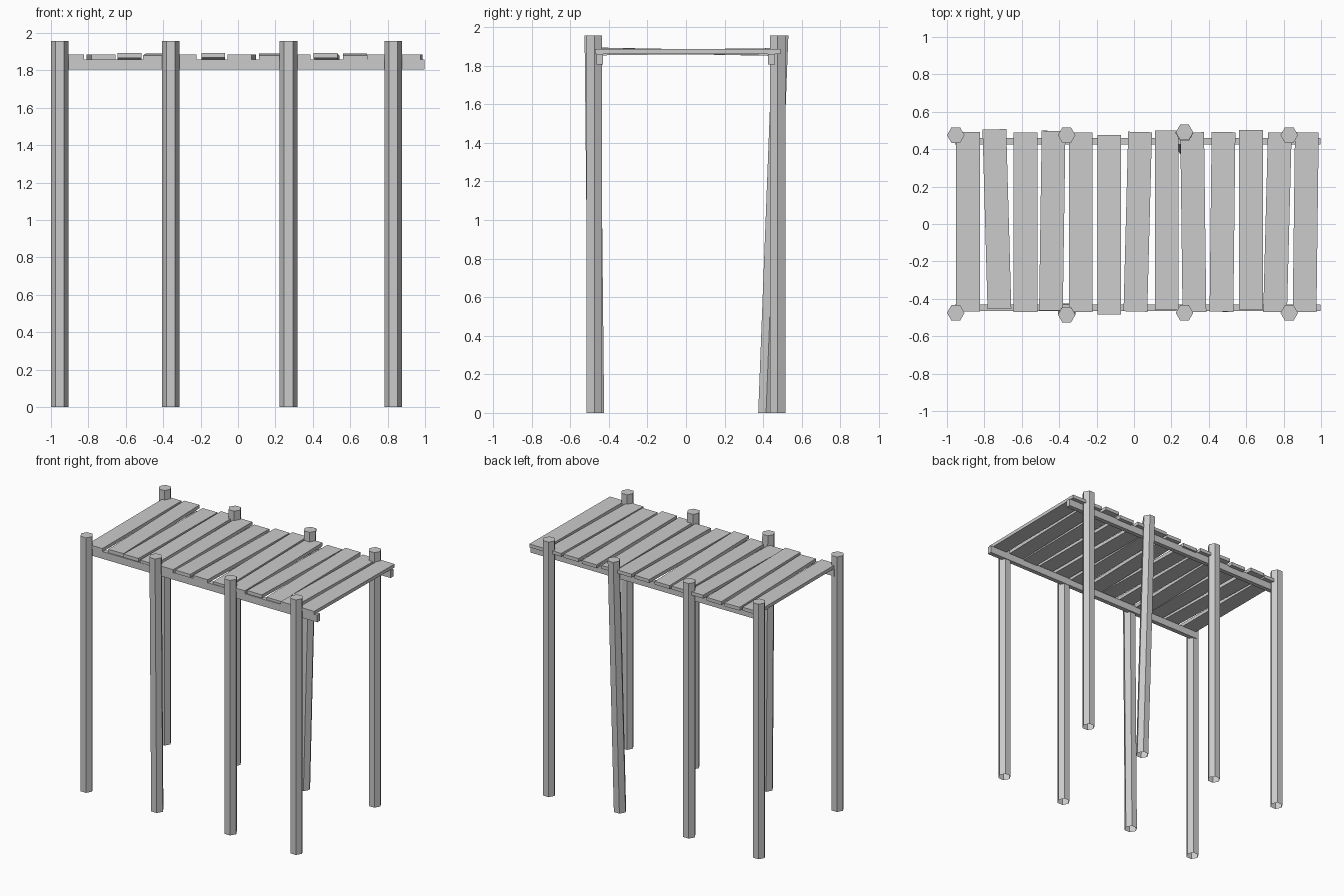
import bpy
import math
from mathutils import Matrix, Vector

if "Cube" in bpy.data.objects:
    bpy.data.objects.remove(bpy.data.objects["Cube"])


def make_object(name, verts, faces):
    mesh = bpy.data.meshes.new(name)
    mesh.from_pydata(verts, [], faces)
    mesh.update()
    obj = bpy.data.objects.new(name, mesh)
    bpy.context.collection.objects.link(obj)
    return obj


def box(name, center, size, yaw=0.0, tilt=0.0):
    rot = Matrix.Rotation(yaw, 3, 'Z') @ Matrix.Rotation(tilt, 3, 'X')
    verts = [Vector(center) + rot @ Vector((sx * size[0] / 2, sy * size[1] / 2, sz * size[2] / 2))
             for sz in (-1, 1) for sx, sy in ((-1, -1), (1, -1), (1, 1), (-1, 1))]
    faces = [(3, 2, 1, 0), (4, 5, 6, 7)]
    faces += [(i, (i + 1) % 4, 4 + (i + 1) % 4, 4 + i) for i in range(4)]
    return make_object(name, verts, faces)


def post(name, x, y_foot, y_top, radius=0.047, height=1.957):
    # six-sided pole, open at the foot
    verts = []
    for y, z in ((y_foot, 0.0), (y_top, height)):
        for i in range(6):
            a = math.radians(60 * i)
            verts.append((x + radius * math.cos(a), y + radius * math.sin(a), z))
    faces = [(i, (i + 1) % 6, 6 + (i + 1) % 6, 6 + i) for i in range(6)]
    faces.append(tuple(range(6, 12)))
    return make_object(name, verts, faces)


# posts: x, foot y, top y (two of them lean)
front_posts = [(-0.953, -0.475, -0.475), (-0.36, -0.465, -0.485),
               (0.27, -0.475, -0.475), (0.83, -0.475, -0.475)]
back_posts = [(-0.953, 0.475, 0.475), (-0.36, 0.475, 0.475),
              (0.27, 0.415, 0.49), (0.83, 0.475, 0.475)]
for side, row in (("front", front_posts), ("back", back_posts)):
    for i, (x, foot, top) in enumerate(row):
        post(f"{side}_post_{i + 1}", x, foot, top)

# long beams under the deck
for side, y in (("front", -0.447), ("back", 0.443)):
    box(f"{side}_beam", (0.02, y, 1.832), (1.955, 0.034, 0.055))

# deck planks: centre x, centre y, sideways shift of back end, rise of front end
planks = [(-0.887, 0.012, 0.0, 0.0), (-0.733, 0.026, -0.027, 0.0),
          (-0.58, 0.01, 0.0, 0.007), (-0.437, 0.018, 0.014, -0.006),
          (-0.285, 0.01, 0.0, 0.0), (-0.132, -0.003, 0.0, 0.009),
          (0.02, 0.012, 0.025, 0.0), (0.175, 0.02, 0.0, -0.006),
          (0.317, 0.01, -0.012, 0.0), (0.473, 0.011, 0.011, 0.007),
          (0.625, 0.022, 0.0, -0.006), (0.767, 0.009, 0.025, 0.0),
          (0.918, 0.01, 0.012, 0.0)]
LENGTH = 0.96
for i, (x, y, shift, rise) in enumerate(planks):
    box(f"deck_plank_{i + 1}", (x, y, 1.872), (0.127, LENGTH, 0.026),
        yaw=-math.atan2(shift, LENGTH), tilt=-math.atan2(2 * rise, LENGTH))
